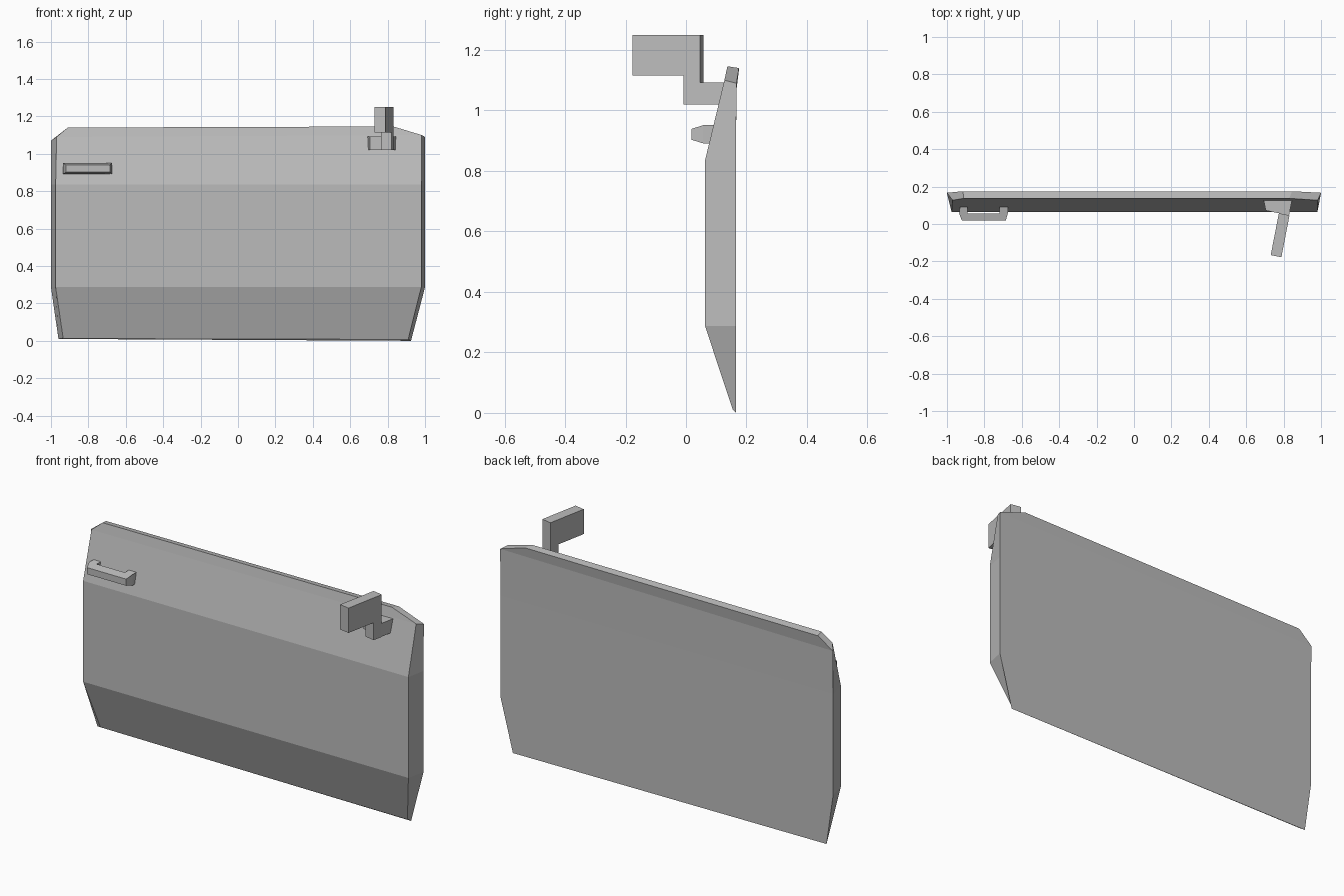
import bpy, bmesh
from math import radians
from mathutils import Matrix, Vector

cube = bpy.data.objects.get("Cube")
if cube:
    bpy.data.objects.remove(cube, do_unlink=True)

GREY = (0.5, 0.5, 0.5, 1)
mat = bpy.data.materials.new("plain grey")
mat.use_nodes = True
mat.diffuse_color = GREY
mat.node_tree.nodes["Principled BSDF"].inputs["Base Color"].default_value = GREY


def loft(name, rings, caps=True):
    """Skin a list of closed rings with equal point counts."""
    bm = bmesh.new()
    loops = [[bm.verts.new(p) for p in ring] for ring in rings]
    n = len(loops[0])
    for a, b in zip(loops, loops[1:]):
        for i in range(n):
            j = (i + 1) % n
            bm.faces.new((a[i], a[j], b[j], b[i]))
    if caps:
        bm.faces.new(loops[0])
        bm.faces.new(loops[-1])
    bmesh.ops.recalc_face_normals(bm, faces=bm.faces)
    mesh = bpy.data.meshes.new(name)
    bm.to_mesh(mesh)
    bm.free()
    mesh.materials.append(mat)
    obj = bpy.data.objects.new(name, mesh)
    bpy.context.collection.objects.link(obj)
    return obj


# Door panel: each row runs front left, front right, back right, back left
rows = [
    [(-0.935, .155, .015), (0.91, .155, .01), (0.925, .165, 0), (-0.96, .165, .01)],
    [(-0.975, .063, .287), (0.98, .063, .287), (1, .165, .287), (-1, .165, .287)],
    [(-0.975, .063, .835), (0.98, .063, .835), (1, .165, .835), (-1, .165, .835)],
    [(-0.97, .127, 1.09), (0.982, .127, 1.1), (1, .167, 1.09), (-1, .167, 1.07)],
    [(-0.91, .137, 1.14), (0.83, .137, 1.146), (0.845, .175, 1.14), (-0.915, .175, 1.133)],
]
loft("door_panel", rows)

# Pull handle: bridge outline with a narrowed front edge
outline = [(-.93, .097), (-.89, .097), (-.89, .057), (-.72, .057), (-.72, .097),
           (-.675, .097), (-.675, .057), (-.685, .018), (-.92, .018), (-.935, .057)]


def handle_ring(side):
    return [(x, y, .921 + side * (.018 if y < .05 else .03)) for x, y in outline]


loft("door_handle", [handle_ring(-1), handle_ring(1)])

# Mirror: stepped side profile given thickness, then turned toward the door
profile = [(-.228, 1.25), (0, 1.25), (0, 1.02), (-.055, 1.02),
           (-.055, 1.115), (-.228, 1.115)]
mirror = loft("mirror", [[(x, y, z) for y, z in profile] for x in (-.029, .029)])
turn = Matrix.Translation(Vector((.803, .052, 0))) @ Matrix.Rotation(radians(-11), 4, "Z")
mirror.data.transform(turn)

# Mirror bracket: flared block running into the panel
base = [(.69, .14), (.847, .14), (.829, .046), (.705, .072)]
loft("mirror_bracket", [[(x, y, z) for x, y in base] for z in (1.02, 1.092)])
